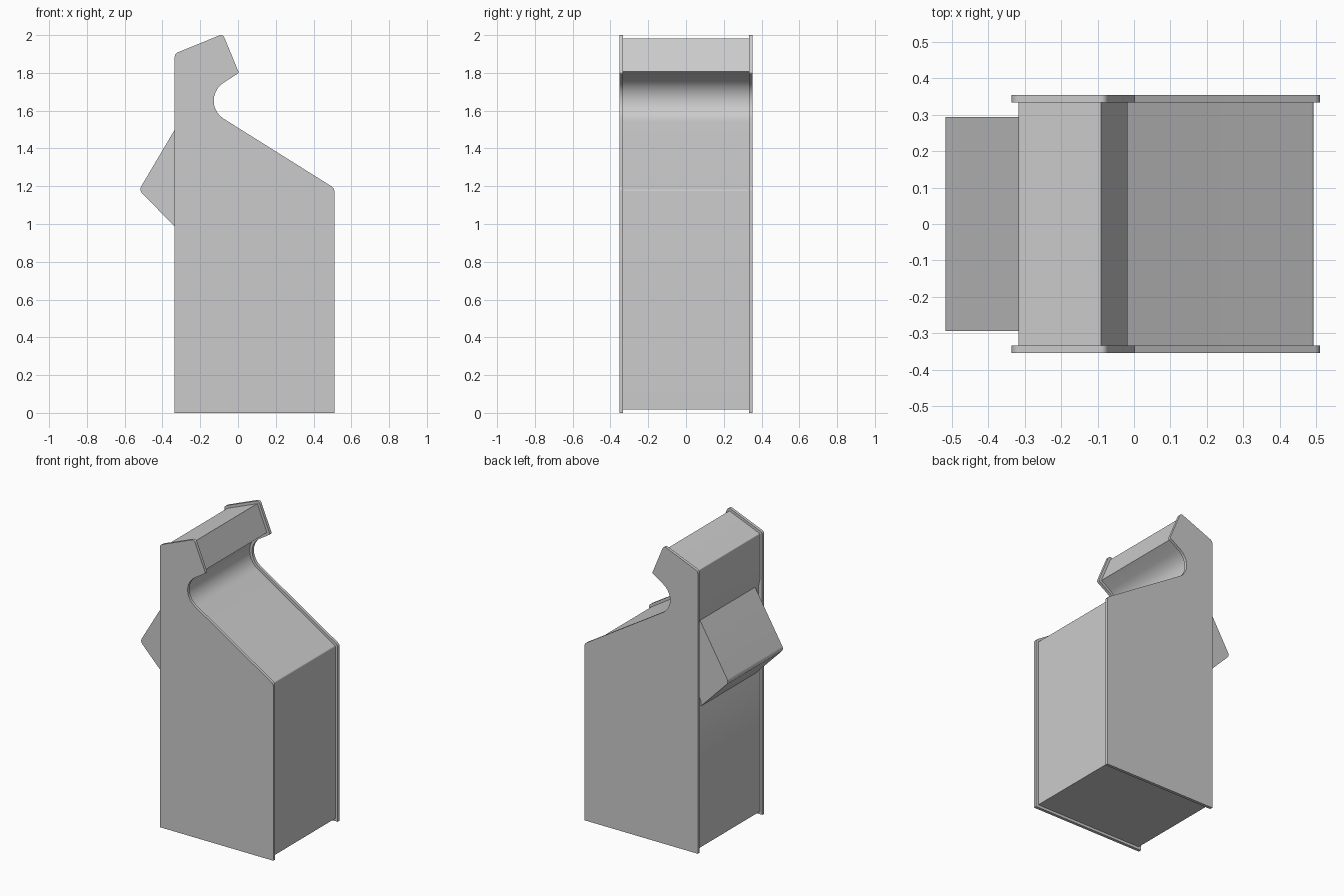
import bpy, bmesh, math
from mathutils import Vector

cube = bpy.data.objects.get("Cube")
if cube:
    bpy.data.objects.remove(cube, do_unlink=True)

grey = bpy.data.materials.new("plain grey")
grey.use_nodes = True
grey.diffuse_color = (0.6, 0.6, 0.6, 1)
grey.node_tree.nodes["Principled BSDF"].inputs["Base Color"].default_value = (0.6, 0.6, 0.6, 1)


def cross(a, b):
    return a.x * b.y - a.y * b.x


def inset(points, d):
    """Move every edge of a counter-clockwise outline inwards by d."""
    pts = [Vector(p) for p in points]
    out = []
    for i, p in enumerate(pts):
        u = (p - pts[i - 1]).normalized()
        v = (pts[(i + 1) % len(pts)] - p).normalized()
        nu, nv = Vector((-u.y, u.x)), Vector((-v.y, v.x))
        out.append(p + (nu + nv) * d / (1 + nu.dot(nv)))
    return out


def rounded(points, radii, steps=10):
    """Replace each corner with an arc of the given radius."""
    pts = [Vector(p) for p in points]
    out = []
    for i, (p, r) in enumerate(zip(pts, radii)):
        if r <= 0:
            out.append(p)
            continue
        a = (pts[i - 1] - p).normalized()
        b = (pts[(i + 1) % len(pts)] - p).normalized()
        half = a.angle(b) / 2
        centre = p + (a + b).normalized() * r / math.sin(half)
        start = p + a * r / math.tan(half) - centre
        sweep = math.pi - 2 * half
        if cross(a, b) > 0:
            sweep = -sweep
        for k in range(steps + 1):
            t = sweep * k / steps
            c, s = math.cos(t), math.sin(t)
            out.append(centre + Vector((start.x * c - start.y * s, start.x * s + start.y * c)))
    return out


def extrude(name, outline, y0, y1):
    """Solid prism from an x-z outline between two y positions."""
    bm = bmesh.new()
    face = bm.faces.new([bm.verts.new((p.x, y0, p.y)) for p in outline])
    res = bmesh.ops.extrude_face_region(bm, geom=[face])
    verts = [g for g in res["geom"] if isinstance(g, bmesh.types.BMVert)]
    bmesh.ops.translate(bm, verts=verts, vec=(0, y1 - y0, 0))
    bmesh.ops.recalc_face_normals(bm, faces=bm.faces)
    mesh = bpy.data.meshes.new(name)
    bm.to_mesh(mesh)
    bm.free()
    mesh.materials.append(grey)
    obj = bpy.data.objects.new(name, mesh)
    bpy.context.collection.objects.link(obj)
    bpy.ops.object.select_all(action="DESELECT")
    obj.select_set(True)
    bpy.context.view_layer.objects.active = obj
    bpy.ops.object.shade_smooth_by_angle(angle=math.radians(30))
    return obj


# Cabinet outline: base, sloped deck, rounded throat, tilted hood
profile = [(-0.335, 0), (0.51, 0), (0.51, 1.19), (-0.227, 1.652),
           (0.005, 1.80), (-0.08, 2.006), (-0.335, 1.902)]
panel_radii = [0, 0, 0.03, 0.113, 0.01, 0.02, 0.025]
inner, outer, gap = 0.333, 0.353, 0.018

# Side panels
panel = rounded(profile, panel_radii)
extrude("front_side_panel", panel, -outer, -inner)
extrude("back_side_panel", panel, inner, outer)

# Recessed body between the panels, with a shallow pocket behind the box
body = rounded(inset(profile, gap), [0, 0, 0.012, 0.113 + gap, 0, 0, 0.007])
x = -0.335 + gap
body += [Vector((x, 1.58)), Vector((x + 0.01, 1.53)), Vector((x + 0.01, 1.02)), Vector((x, 1.0))]
extrude("cabinet_body", body, -inner, inner)

# Wedge-shaped box on the rear wall
wedge = rounded([(-0.524, 1.18), (-0.305, 0.955), (-0.305, 1.55)], [0.03, 0, 0])
extrude("rear_box", wedge, -0.293, 0.293)
